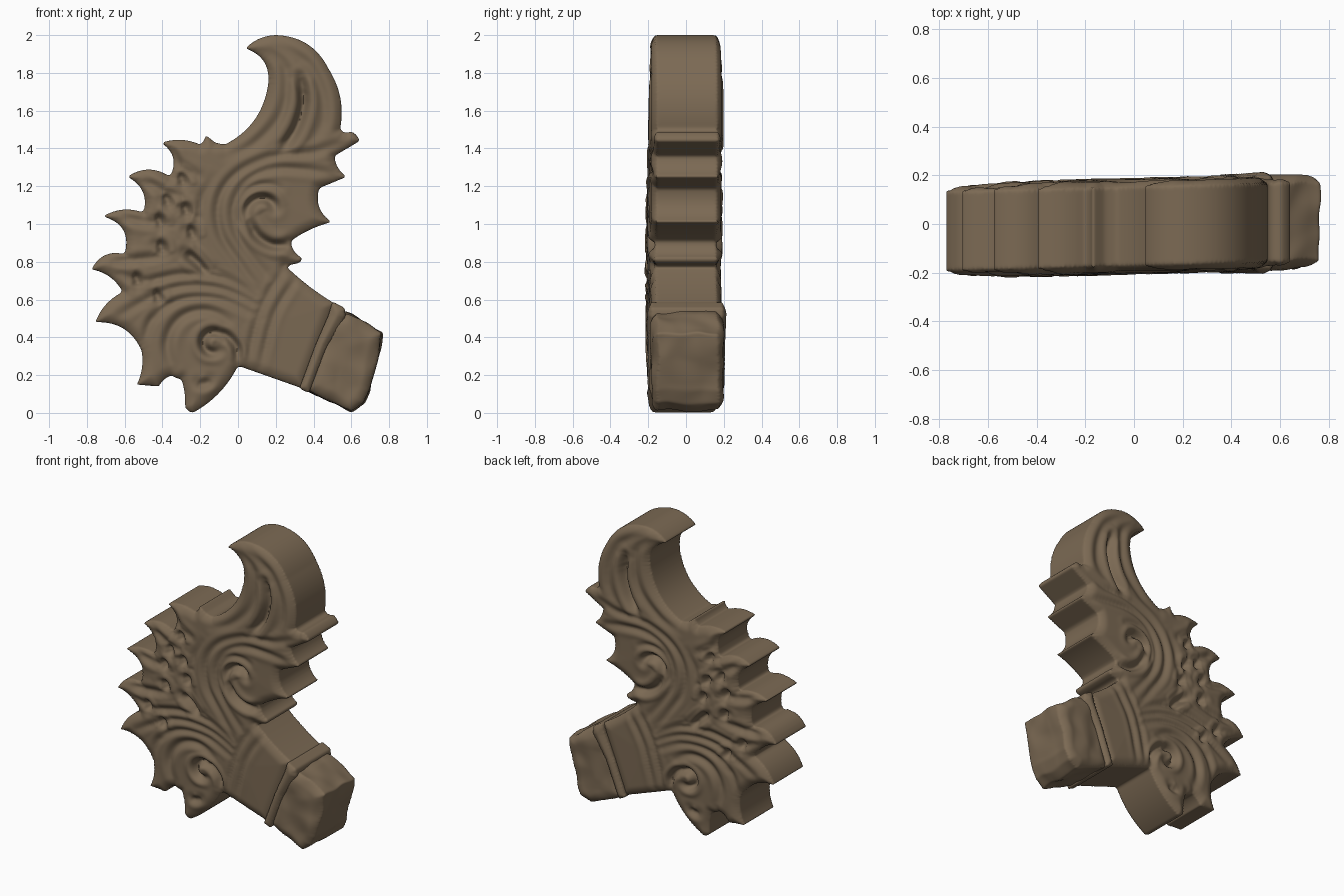
import bpy, bmesh, math
from mathutils import Vector, noise
from mathutils.kdtree import KDTree

if "Cube" in bpy.data.objects:
    bpy.data.objects.remove(bpy.data.objects["Cube"])

stone = bpy.data.materials.new("brown stone")
stone.diffuse_color = (0.2, 0.143, 0.088, 1)
stone.use_nodes = True
stone.node_tree.nodes["Principled BSDF"].inputs["Base Color"].default_value = stone.diffuse_color


def arc_outline(corners, step=0.02):
    """Closed outline; each corner is (x, z, outward bulge of the edge to the next corner)."""
    pts = []
    for i, (x, z, b) in enumerate(corners):
        x2, z2, _ = corners[(i + 1) % len(corners)]
        dx, dz = x2 - x, z2 - z
        n = max(1, round(math.hypot(dx, dz) / step))
        for k in range(n):
            t = k / n
            s = 4 * b * t * (1 - t)
            pts.append((x + dx * t - dz * s, z + dz * t + dx * s))
    return pts


def smooth_path(p, n=14):
    """Catmull-Rom samples through the control points."""
    v = [Vector(q) for q in [p[0]] + list(p) + [p[-1]]]
    out = []
    for a, b, c, d in zip(v, v[1:], v[2:], v[3:]):
        for k in range(n):
            t = k / n
            out.append(0.5 * (2 * b + (c - a) * t + (2 * a - 5 * b + 4 * c - d) * t * t
                              + (3 * b - a - 3 * c + d) * t ** 3))
    return out + [v[-1]]


def tree(points):
    kd = KDTree(len(points))
    for i, p in enumerate(points):
        kd.insert((p[0], p[1], 0), i)
    kd.balance()
    return kd


def groove(points, width, depth):
    path = smooth_path(points)
    return tree(path), len(path), width, depth


def spiral(cx, cz, r0, r1, a0, a1, width, depth):
    pts = []
    for k in range(13):
        t = k / 12
        a, r = math.radians(a0 + (a1 - a0) * t), r0 + (r1 - r0) * t
        pts.append((cx + r * math.cos(a), cz + r * math.sin(a)))
    return groove(pts, width, depth)


def soften(ob, times):
    mod = ob.modifiers.new("soften", "SMOOTH")
    mod.iterations = times
    bpy.ops.object.modifier_apply(modifier=mod.name)


def carved_slab(name, outline, half, strokes=(), rough=0.0, dome=0.006):
    """Extrude an outline, remesh it finely, then carve the same relief front and back."""
    bm = bmesh.new()
    face = bm.faces.new([bm.verts.new((x, -half, z)) for x, z in outline])
    ext = bmesh.ops.extrude_face_region(bm, geom=[face])["geom"]
    bmesh.ops.translate(bm, vec=(0, 2 * half, 0),
                        verts=[g for g in ext if isinstance(g, bmesh.types.BMVert)])
    bmesh.ops.recalc_face_normals(bm, faces=bm.faces)
    bmesh.ops.triangulate(bm, faces=bm.faces)
    me = bpy.data.meshes.new(name)
    bm.to_mesh(me)
    bm.free()
    ob = bpy.data.objects.new(name, me)
    bpy.context.collection.objects.link(ob)
    bpy.context.view_layer.objects.active = ob
    ob.select_set(True)
    mod = ob.modifiers.new("fine mesh", "REMESH")
    mod.mode = "VOXEL"
    mod.voxel_size = 0.0095
    bpy.ops.object.modifier_apply(modifier=mod.name)
    soften(ob, 2)

    rim = tree(outline)
    for v in ob.data.vertices:
        x, y, z = v.co
        d = rim.find((x, z, 0))[2]
        h = half - 0.026 * max(0, 1 - d / 0.06) ** 2 + dome * min(1, d / 0.2)
        inner = min(1, d / 0.03)
        cut = lip = 0
        for kd, n, w, depth in strokes:
            _, i, e = kd.find((x, z, 0))
            e /= w
            if e < 4:
                depth *= min(1, 0.3 + 3 * min(i, n - 1 - i) / n)   # fade the stroke ends
                cut = max(cut, depth * math.exp(-e * e))
                lip = max(lip, 0.3 * depth * math.exp(-(e - 2) ** 2))
        h += inner * (min(lip, 0.01) - cut)
        v.co.y = y / half * h - 0.009 + 0.026 * x
        if rough:
            v.co += rough * noise.noise_vector(v.co * 8)
            v.co.z = max(v.co.z, 0.005)
    soften(ob, 1)
    ob.data.materials.clear()
    ob.data.materials.append(stone)
    bpy.ops.object.shade_smooth_by_angle(angle=math.radians(65))
    ob.select_set(False)
    return ob


# Silhouette: horn, right leaves, stem, lower scroll, left leaves
crest = [
    (.04, 1.93, .1), (.2, 2.0, .15), (.48, 1.82, .1),
    (.54, 1.5, -.2), (.6, 1.49, .1), (.645, 1.44, 0), (.51, 1.36, -.12),
    (.575, 1.25, 0), (.43, 1.19, -.18), (.495, 1.01, -.05), (.28, .91, -.15),
    (.34, .82, .2), (.31, .79, 0), (.25, .78, -.03),
    (.51, .58, 0), (.34, .13, 0), (0, .25, .08),
    (-.24, 0, .1), (-.28, .03, -.05), (-.3, .18, .1), (-.35, .2, -.1),
    (-.42, .14, 0), (-.535, .15, -.08), (-.51, .33, -.17),
    (-.755, .48, .1), (-.61, .64, -.12), (-.775, .76, .2), (-.6, .84, -.25),
    (-.715, 1.04, .12), (-.5, 1.06, -.2), (-.585, 1.25, .17), (-.36, 1.25, -.22),
    (-.405, 1.43, .1), (-.2, 1.42, -.1), (-.17, 1.47, 0), (-.12, 1.43, 0),
    (-.07, 1.42, -.13), (.16, 1.74, -.2)]

# Horn flutes
horn = [
    groove([(.33, 1.78), (.345, 1.64), (.31, 1.51), (.24, 1.4)], .026, .055),
    groove([(.12, 1.93), (.24, 1.85), (.26, 1.7), (.21, 1.55), (.08, 1.42), (-.06, 1.36)], .026, .013),
    groove([(.2, 1.95), (.36, 1.85), (.44, 1.7), (.45, 1.55), (.4, 1.45)], .028, .012)]
# Long stems sweeping around the upper scroll
sweeps = [
    groove([(.58, 1.45), (.4, 1.38), (.2, 1.36), (0, 1.27), (-.1, 1.13), (-.09, .95), (.02, .78), (.12, .62)], .023, .017),
    groove([(.53, 1.26), (.35, 1.29), (.16, 1.29), (.02, 1.2), (-.03, 1.05), (.03, .88), (.18, .7)], .023, .017),
    groove([(-.02, .7), (-.15, .78), (-.22, .9), (-.2, 1.1), (-.14, 1.24)], .025, .014)]
# Upper and lower scrolls
scrolls = [
    spiral(.14, 1.06, .15, .14, 60, 230, .022, .02),
    spiral(.14, 1.06, .06, .1, 20, 200, .024, .045),
    groove([(.05, 1.03), (.1, .94), (.18, .89), (.27, .89)], .024, .04),
    spiral(-.13, .37, .06, .05, 20, 300, .022, .045),
    groove([(.0, .28), (-.01, .35), (-.06, .41), (-.12, .43)], .02, .035),
    spiral(-.18, .36, .18, .2, 45, 215, .025, .02),
    spiral(-.2, .2, .04, .06, 250, 340, .024, .02)]
# Fan of ribs from the stem into the lower leaves
fan = [
    groove([(.12, .5), (-.08, .6), (-.3, .6), (-.45, .5), (-.5, .36)], .022, .017),
    groove([(.12, .56), (-.1, .66), (-.35, .66), (-.62, .52)], .022, .018),
    groove([(.1, .62), (-.1, .72), (-.3, .73), (-.5, .7), (-.66, .75)], .022, .018),
    groove([(-.28, .85), (-.22, .8), (-.16, .73)], .026, .05)]
# Bands across the stem
bands = [groove([(.24 + o, .76 - o * .6), (.12 + o, .55 - o * .5), (.05 + o, .27 - o * .4)], .02, .012)
         for o in (0, .07)]
# Leaf ribs, one for each left leaf, and drilled pockets between them
ribs = [groove([(x, z), (x * .75 - .04, z * .85 + .13), (x * .55, z * .7 + .27)], .024, .018)
        for x, z in ((-.68, .8), (-.62, 1.04), (-.5, 1.24), (-.36, 1.39))]
pockets = [groove([(x, z), (x + .025, z - .01), (x + .03, z - .05)], .026, .04)
           for x, z in ((-.32, 1.25), (-.3, 1.09), (-.44, 1.03), (-.43, .89), (-.56, .72),
                        (-.45, .63), (-.27, .97), (-.4, 1.14))]

carved_slab("carved_crest", arc_outline(crest), .184,
            horn + sweeps + scrolls + fan + bands + ribs + pockets)

# Raised collar around the stem
collar = [(.5, .59, 0), (.565, .555, 0), (.57, .51, 0), (.47, .35, 0), (.375, .105, 0),
          (.325, .13, 0), (.41, .36, 0), (.48, .52, 0)]
carved_slab("stem_collar", arc_outline(collar), .212, dome=0)

# Rough broken end of the stem
end = [(.48, .56, 0), (.6, .52, 0), (.765, .42, 0), (.735, .28, 0), (.7, .12, 0),
       (.665, .05, 0), (.6, .01, 0), (.36, .12, 0)]
carved_slab("broken_end", arc_outline(end), .187, rough=.014)
